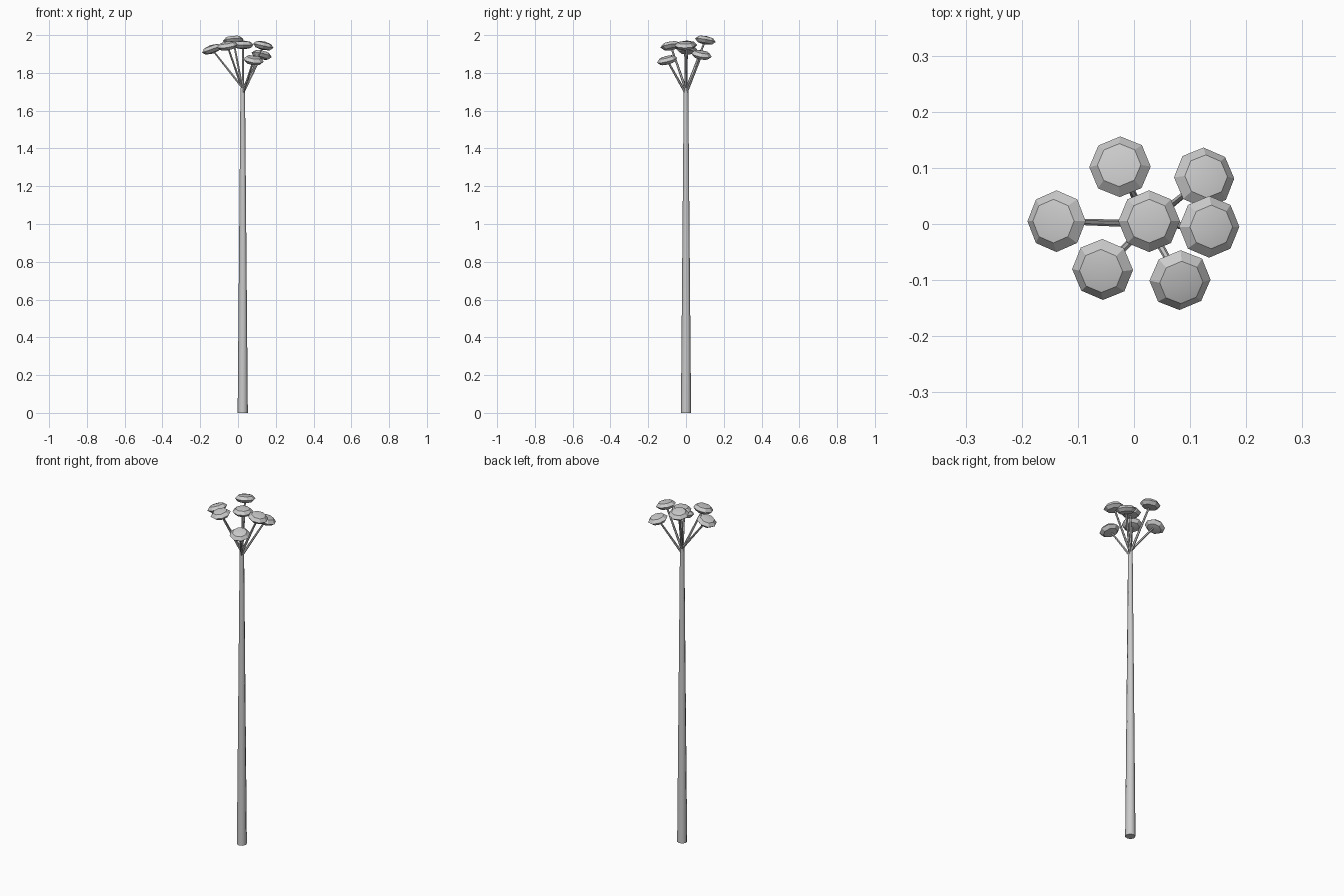
import bpy
from mathutils import Vector, Quaternion

if "Cube" in bpy.data.objects:
    bpy.data.objects.remove(bpy.data.objects["Cube"])

UP = Vector((0, 0, 1))
TX = 0.025  # trunk axis


def tapered(name, a, b, r1, r2, sides):
    """Tapered rod running from point a to point b."""
    a, b = Vector(a), Vector(b)
    d = b - a
    bpy.ops.mesh.primitive_cone_add(vertices=sides, radius1=r1, radius2=r2,
                                    depth=d.length, location=(a + b) / 2)
    ob = bpy.context.object
    ob.name = name
    ob.rotation_mode = 'QUATERNION'
    ob.rotation_quaternion = UP.rotation_difference(d)
    bpy.ops.object.shade_smooth_by_angle(angle=0.8)
    return ob


# Main stalk
tapered("stalk", (TX, 0, 0), (TX, 0, 1.72), 0.027, 0.012, 8)

# Flower heads: centre and the height where each branch leaves the stalk
heads = [
    ((-0.138, 0.005, 1.925), 1.72),
    ((-0.025, 0.102, 1.973), 1.71),
    ((0.125, 0.082, 1.895), 1.69),
    ((0.027, 0.005, 1.948), 1.70),
    ((0.134, -0.005, 1.944), 1.71),
    ((-0.056, -0.081, 1.943), 1.71),
    ((0.082, -0.100, 1.867), 1.69),
]
for i, (c, z0) in enumerate(heads, 1):
    c, start = Vector(c), Vector((TX, 0, z0))
    tapered(f"branch_{i}", start, c, 0.007, 0.005, 6)

    # Flattened cluster, leaning partway along its branch
    bpy.ops.mesh.primitive_uv_sphere_add(segments=8, ring_count=4,
                                         radius=0.055, location=c)
    head = bpy.context.object
    head.name = f"flower_head_{i}"
    head.scale.z = 0.43
    head.rotation_mode = 'QUATERNION'
    head.rotation_quaternion = Quaternion().slerp(
        UP.rotation_difference(c - start), 0.5)
    bpy.ops.object.shade_smooth_by_angle(angle=0.7)
